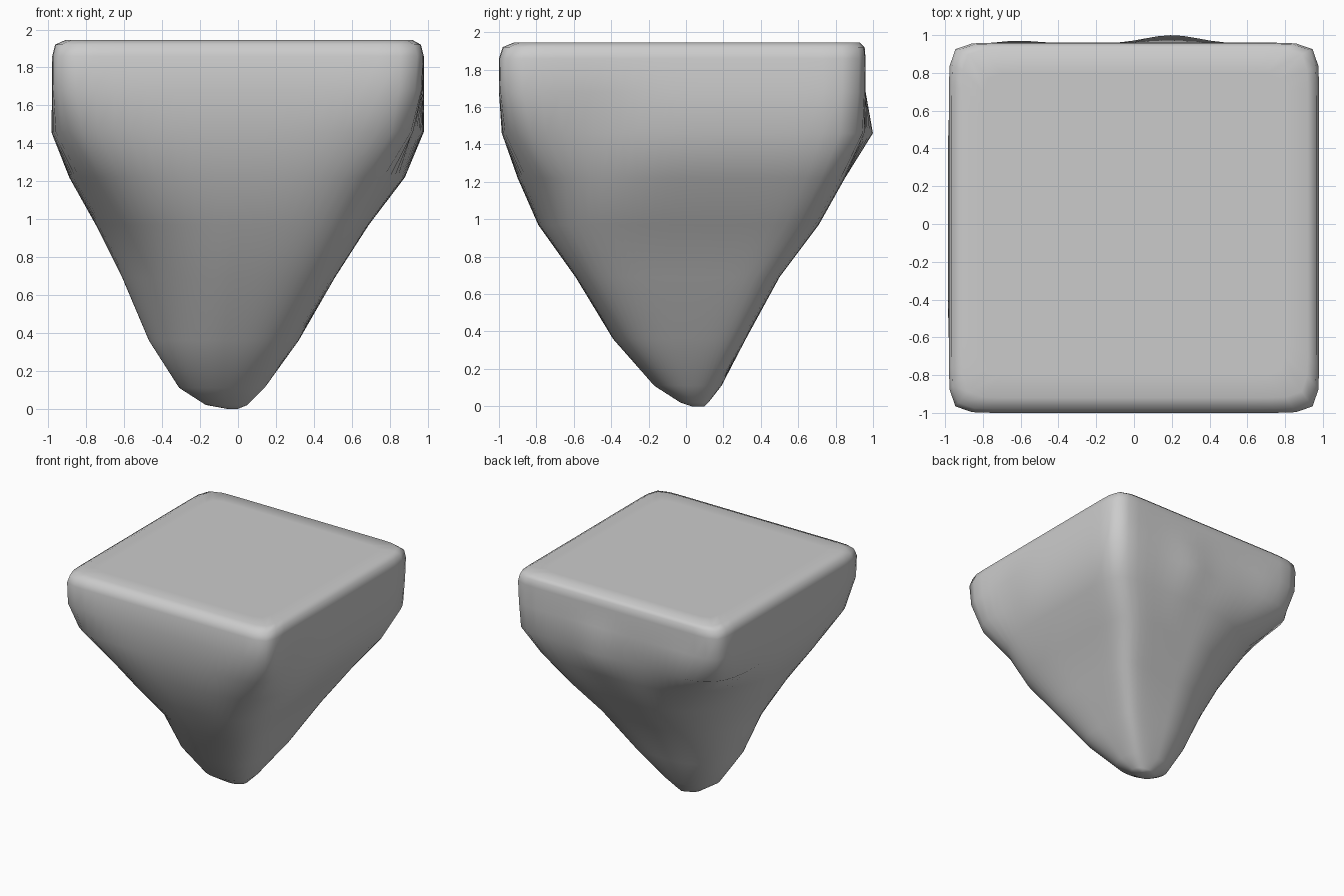
import bpy, bmesh, math

# Cross-sections: z, x min/max, y min/max, then squareness of the corners
# (+x+y, -x+y, -x-y, +x-y); 0.71 is round, 0.97 is nearly square
RINGS = [
    (0.00, -0.06, 0.00, 0.03, 0.10, .71, .71, .71, .71),
    (0.02, -0.17, 0.05, -0.03, 0.12, .72, .71, .71, .71),
    (0.11, -0.31, 0.14, -0.17, 0.19, .80, .71, .70, .74),
    (0.36, -0.47, 0.32, -0.39, 0.32, .90, .71, .69, .80),
    (0.69, -0.61, 0.51, -0.59, 0.50, .93, .71, .68, .86),
    (0.97, -0.75, 0.69, -0.79, 0.71, .93, .70, .75, .85),
    (1.22, -0.89, 0.88, -0.90, 0.85, .93, .73, .82, .83),
    (1.46, -0.985, 0.98, -0.985, 0.955, .95, .90, .90, .91),
    (1.68, -0.98, 0.98, -1.00, 0.96, .96, .96, .96, .955),
    (1.86, -0.98, 0.98, -1.00, 0.96, .965, .965, .965, .965),
    (1.92, -0.965, 0.965, -0.98, 0.955, .965, .965, .965, .965),
    (1.945, -0.91, 0.92, -0.92, 0.93, .965, .965, .965, .965),
    (1.945, -0.80, 0.80, -0.80, 0.80, .965, .965, .965, .965),
]
BULGES = [(0.2, 0.045), (-0.68, 0.025)]   # lips on the back face: x, amount
SEGMENTS = 96


def bump(d, width):
    return math.exp(-(d / width) ** 2)


def section_point(ring, i):
    z, x0, x1, y0, y1 = ring[:5]
    power = -math.log(ring[5 + i * 4 // SEGMENTS]) / math.log(2)
    a = 2 * math.pi * i / SEGMENTS
    # superellipse outline, spread evenly along its sides
    c, s = math.cos(a), math.sin(a)
    r = (abs(c) ** (1 / power) + abs(s) ** (1 / power)) ** -power
    u, v = r * c, r * s
    x = (x0 + x1) / 2 + u * (x1 - x0) / 2
    y = (y0 + y1) / 2 + v * (y1 - y0) / 2
    if v > 0.5:
        for bx, amount in BULGES:
            y += amount * bump(x - bx, 0.2) * bump(z - 1.47, 0.1)
    # shallow hollow on the right face
    if u > 0.5:
        x -= 0.06 * bump(y + 0.55, 0.3) * bump(z - 1.46, 0.17)
    return x, y, z


# Tapered rock block with a flat top
bm = bmesh.new()
loops = [[bm.verts.new(section_point(r, i)) for i in range(SEGMENTS)] for r in RINGS]
for low, high in zip(loops, loops[1:]):
    for i in range(SEGMENTS):
        j = (i + 1) % SEGMENTS
        bm.faces.new((low[i], low[j], high[j], high[i]))
bm.faces.new(loops[0][::-1])
bm.faces.new(loops[-1])
bmesh.ops.recalc_face_normals(bm, faces=bm.faces[:])
mesh = bpy.data.meshes.new("rock_block")
bm.to_mesh(mesh)
bm.free()
rock = bpy.data.objects.new("rock_block", mesh)
bpy.context.collection.objects.link(rock)

# Smooth shading
for p in mesh.polygons:
    p.use_smooth = True
